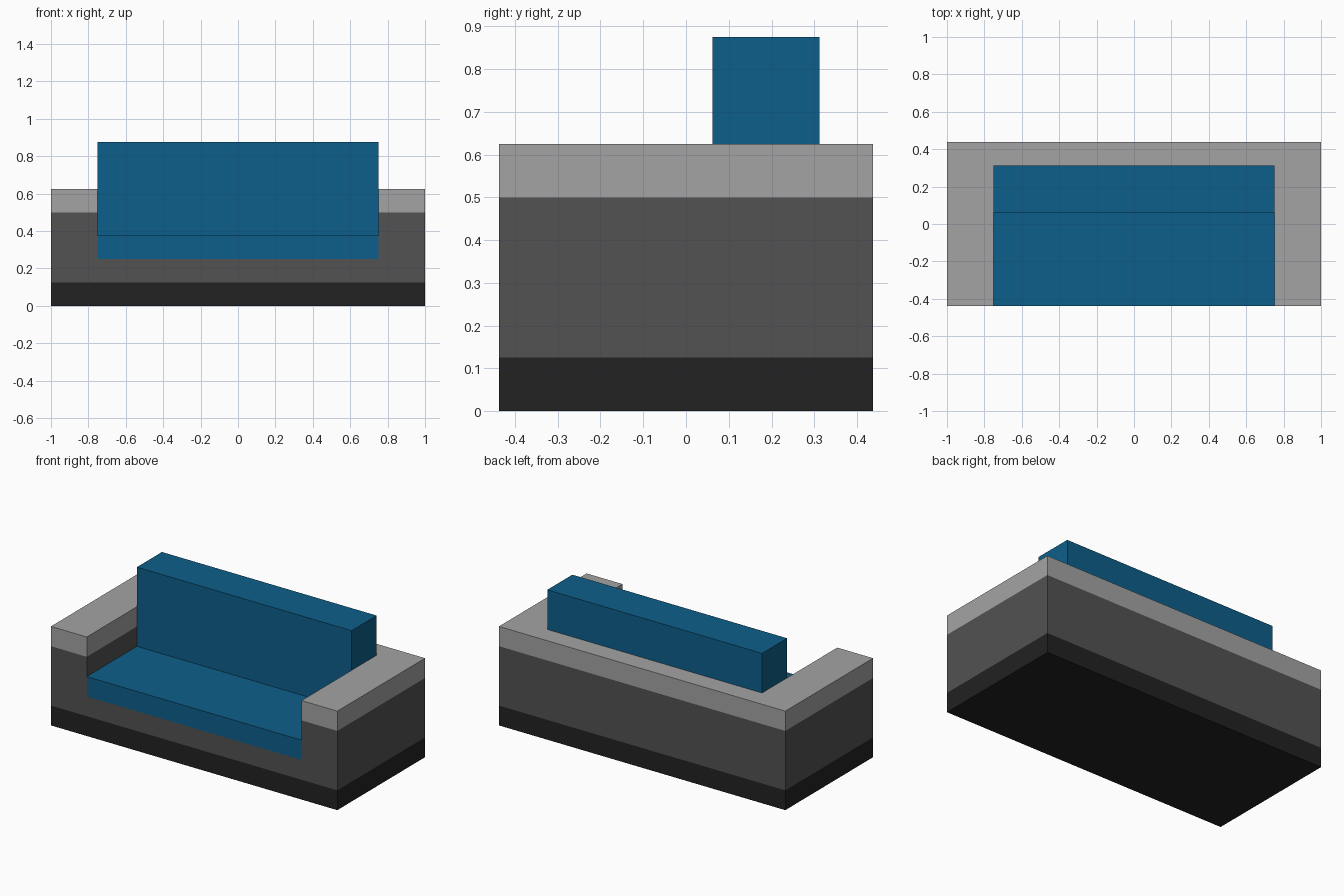
import bpy
import bmesh

cube = bpy.data.objects.get("Cube")
if cube:
    bpy.data.objects.remove(cube, do_unlink=True)

# Overall half sizes and the recess that holds the cushions
HX, HY = 1.0, 0.4375
RX, RY = 0.75, 0.3125


def material(name, rgb):
    mat = bpy.data.materials.new(name)
    mat.use_nodes = True
    mat.diffuse_color = (*rgb, 1)
    bsdf = mat.node_tree.nodes["Principled BSDF"]
    bsdf.inputs["Base Color"].default_value = (*rgb, 1)
    bsdf.inputs["Roughness"].default_value = 0.8
    return mat


def prism(name, outline, z0, z1, mat):
    """Extrude a counter-clockwise plan outline from z0 up to z1."""
    bm = bmesh.new()
    face = bm.faces.new([bm.verts.new((x, y, z0)) for x, y in outline])
    top = bmesh.ops.extrude_face_region(bm, geom=[face], use_keep_orig=True)
    for v in top["geom"]:
        if isinstance(v, bmesh.types.BMVert):
            v.co.z = z1
    bmesh.ops.recalc_face_normals(bm, faces=bm.faces)
    mesh = bpy.data.meshes.new(name)
    bm.to_mesh(mesh)
    bm.free()
    mesh.materials.append(mat)
    obj = bpy.data.objects.new(name, mesh)
    bpy.context.collection.objects.link(obj)
    return obj


def rect(hx, y0, y1):
    return [(-hx, y0), (hx, y0), (hx, y1), (-hx, y1)]


black = material("black base", (0.016, 0.016, 0.016))
dark_grey = material("dark grey body", (0.085, 0.085, 0.085))
light_grey = material("light grey trim", (0.37, 0.37, 0.37))
blue = material("blue cushion", (0.004, 0.113, 0.255))

# U-shaped plan: two arms joined by the back, open to the front
u_plan = [(-HX, -HY), (-RX, -HY), (-RX, RY), (RX, RY),
          (RX, -HY), (HX, -HY), (HX, HY), (-HX, HY)]

# Frame, from the floor up
prism("base", rect(HX, -HY, HY), 0, 0.125, black)
prism("seat_deck", rect(HX, -HY, HY), 0.125, 0.25, dark_grey)
prism("arms_and_back", u_plan, 0.25, 0.5, dark_grey)
prism("top_trim", u_plan, 0.5, 0.625, light_grey)

# Cushions
prism("seat_cushion", rect(RX, -HY, RY), 0.25, 0.375, blue)
prism("back_cushion", rect(RX, 0.0625, RY), 0.375, 0.875, blue)
